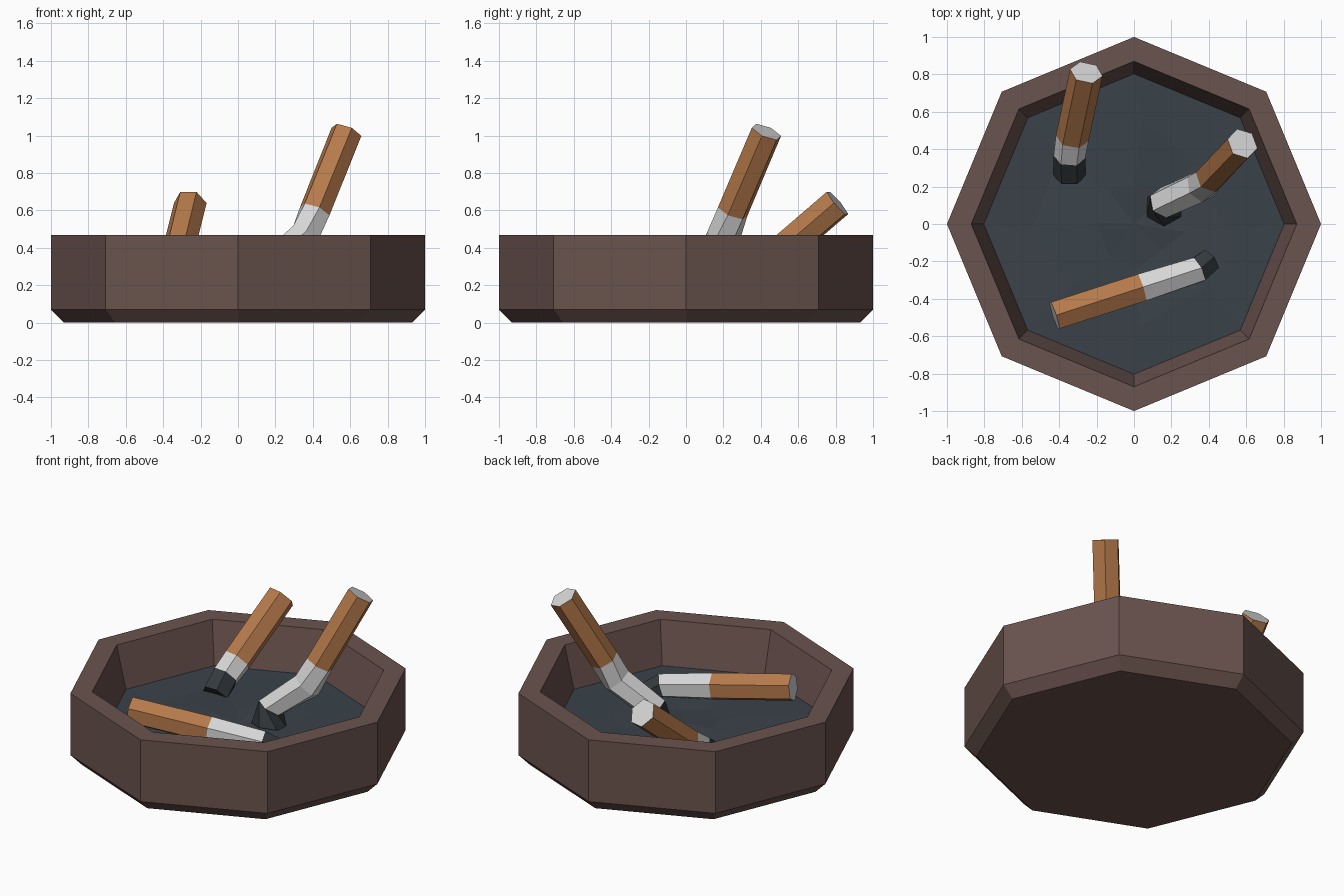
import bpy, bmesh, math, random
from mathutils import Vector

if "Cube" in bpy.data.objects:
    bpy.data.objects.remove(bpy.data.objects["Cube"])

random.seed(4)


def material(name, srgb):
    m = bpy.data.materials.new(name)
    lin = [((c / 255 + 0.055) / 1.055) ** 2.4 for c in srgb]
    m.diffuse_color = (*lin, 1)
    m.use_nodes = True
    m.node_tree.nodes["Principled BSDF"].inputs["Base Color"].default_value = m.diffuse_color
    return m


CLAY = material("brown clay", (106, 83, 78))
ASH = material("blue grey ash", (58, 66, 73))
FILTER = material("tan filter", (182, 122, 75))
PAPER = material("white paper", (215, 215, 215))
BURNT = material("charred tip", (52, 57, 60))


def finish(bm, name, mats):
    bmesh.ops.recalc_face_normals(bm, faces=bm.faces)
    me = bpy.data.meshes.new(name)
    bm.to_mesh(me)
    bm.free()
    for m in mats:
        me.materials.append(m)
    ob = bpy.data.objects.new(name, me)
    bpy.context.collection.objects.link(ob)
    return ob


def skin(bm, rings):
    """Join successive rings with quads; returns faces grouped per band."""
    bands = []
    for a, b in zip(rings, rings[1:]):
        n = len(a)
        bands.append([bm.faces.new((a[i], a[(i + 1) % n], b[(i + 1) % n], b[i]))
                      for i in range(n)])
    return bands


def octagon(bm, r, z):
    return [bm.verts.new((r * math.cos(i * math.pi / 4), r * math.sin(i * math.pi / 4), z))
            for i in range(8)]


# Octagonal bowl: chamfered foot, thick rim, tapered inside wall
bm = bmesh.new()
profile = [(0.93, 0), (1, 0.07), (1, 0.47), (0.87, 0.47), (0.79, 0.14)]
rings = [octagon(bm, r, z) for r, z in profile]
skin(bm, rings)
bm.faces.new(rings[0])
bm.faces.new(rings[-1])
finish(bm, "bowl", [CLAY])

# Slightly uneven bed of ash
bm = bmesh.new()
rings = [octagon(bm, r, 0.2) for r in (0.803, 0.52, 0.24)]
for ring in rings[1:]:
    for v in ring:
        v.co += Vector((random.uniform(-.05, .05), random.uniform(-.05, .05),
                        random.uniform(-.015, .015)))
skin(bm, rings)
centre = bm.verts.new((0, 0, 0.2))
for i in range(8):
    bm.faces.new((rings[-1][i], rings[-1][(i + 1) % 8], centre))
finish(bm, "ash_bed", [ASH])


# Six-sided stub swept along a path from filter end to burnt tip
def stub(name, path, radii, bands, phase):
    bm = bmesh.new()
    pts = [Vector(p) for p in path]
    last = len(pts) - 1
    rings = []
    for i, p in enumerate(pts):
        before = (p - pts[i - 1]).normalized() if i else Vector()
        after = (pts[i + 1] - p).normalized() if i < last else Vector()
        t = (before + after).normalized()
        up = (Vector((0, 0, 1)) - t * t.z).normalized()
        side = t.cross(up)
        rings.append([bm.verts.new(p + radii[i] * (
            up * math.cos(k * math.pi / 3 + phase) + side * math.sin(k * math.pi / 3 + phase)))
            for k in range(6)])
    for faces, idx in zip(skin(bm, rings), bands):
        for f in faces:
            f.material_index = idx
    bm.faces.new(rings[0]).material_index = 1
    bm.faces.new(rings[-1]).material_index = 2
    finish(bm, name, [FILTER, PAPER, BURNT])


# Upright stub, bent low down with a squashed tip
stub("upright_stub",
     [(.58, .43, 1.02), (.41, .25, .595), (.355, .2, .46), (.16, .115, .30), (.16, .09, .19)],
     [.086, .086, .09, .085, .105], [0, 1, 1, 2], 0)
# Stub leaning towards the rim
stub("leaning_stub",
     [(-.255, .81, .64), (-.33, .46, .34), (-.345, .36, .27), (-.345, .26, .19)],
     [.089, .089, .085, .085], [0, 1, 2], math.pi / 6)
# Stub lying in the ash
stub("lying_stub",
     [(-.425, -.49, .355), (.04, -.34, .295), (.34, -.245, .255), (.405, -.195, .215)],
     [.086, .086, .078, .07], [0, 1, 2], 0)
